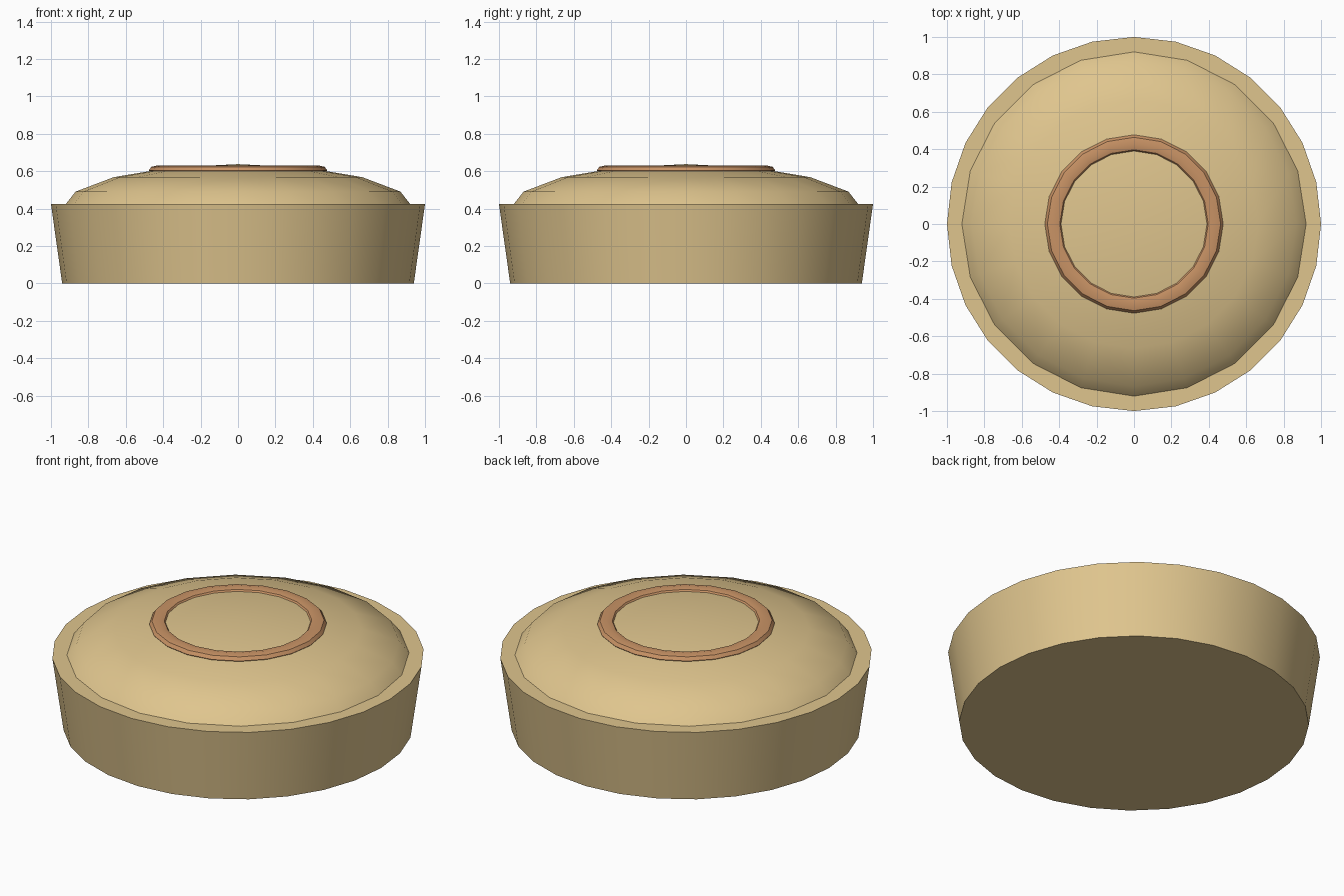
import bpy
import math

if "Cube" in bpy.data.objects:
    bpy.data.objects.remove(bpy.data.objects["Cube"])


def finish(name, mat):
    """Name the active object, apply its scale, colour it and smooth it."""
    ob = bpy.context.object
    ob.name = name
    bpy.ops.object.transform_apply(location=False, rotation=False, scale=True)
    ob.data.materials.append(mat)
    bpy.ops.object.shade_smooth_by_angle(angle=math.radians(40))
    return ob


def colour(name, rgb):
    mat = bpy.data.materials.new(name)
    mat.diffuse_color = (*rgb, 1)
    mat.use_nodes = True
    mat.node_tree.nodes["Principled BSDF"].inputs["Base Color"].default_value = mat.diffuse_color
    return mat


tan = colour("tan", (0.74, 0.56, 0.27))
copper = colour("copper", (0.58, 0.29, 0.13))

# Tapered round base
bpy.ops.mesh.primitive_cone_add(vertices=28, radius1=0.94, radius2=1.0,
                                depth=0.425, location=(0, 0, 0.2125))
finish("base", tan)

# Flattened dome sunk into the base
bpy.ops.mesh.primitive_uv_sphere_add(segments=20, ring_count=8, radius=1,
                                     location=(0, 0, 0.40))
bpy.context.object.scale = (0.94, 0.94, 0.238)
finish("dome", tan)

# Flattened ring lying on the dome
bpy.ops.mesh.primitive_torus_add(major_segments=20, minor_segments=8,
                                 major_radius=0.43, minor_radius=0.047,
                                 location=(0, 0, 0.605))
bpy.context.object.scale = (1, 1, 0.56)
finish("ring", copper)
